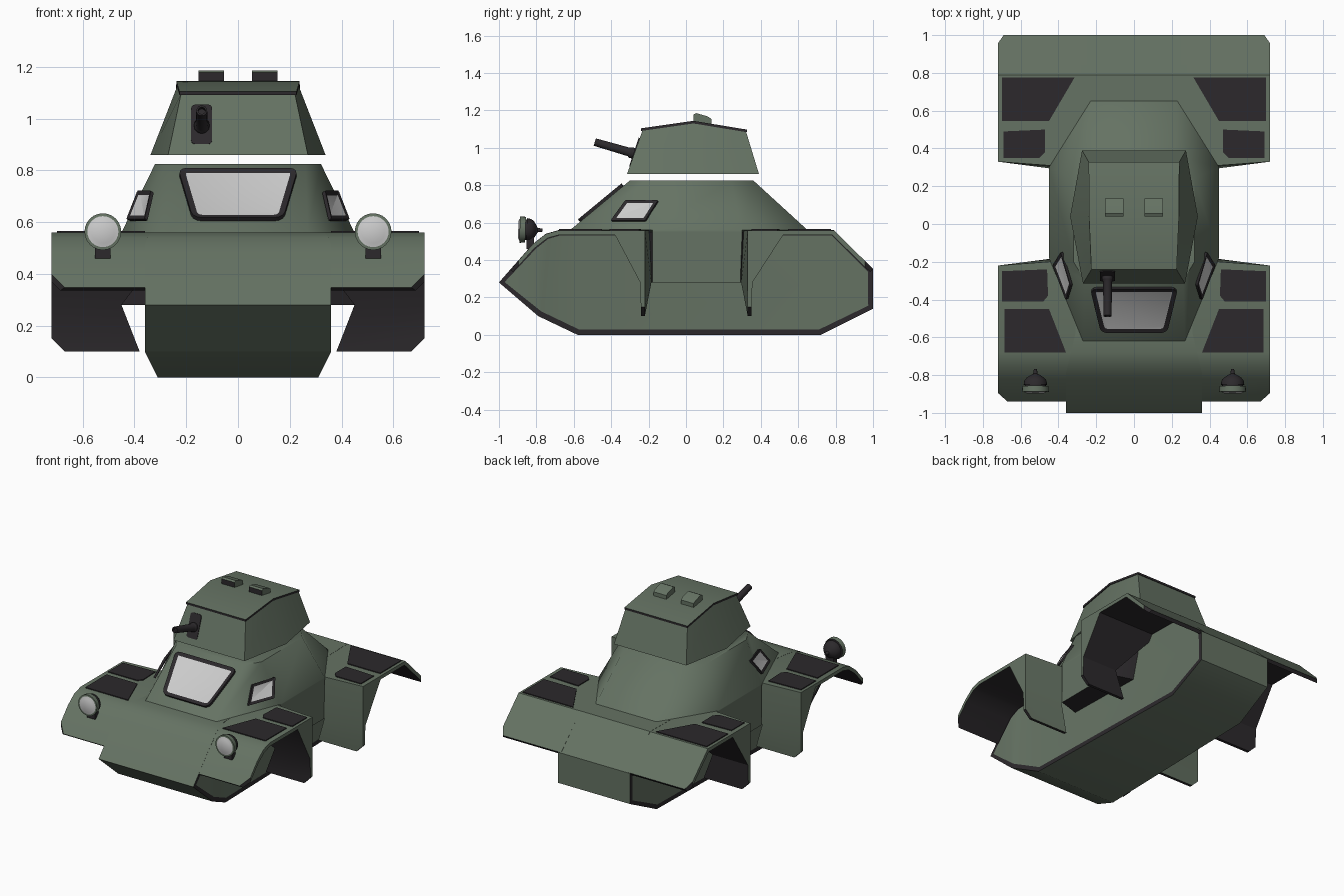
import bpy, bmesh, math
from mathutils import Vector, Matrix

if "Cube" in bpy.data.objects:
    bpy.data.objects.remove(bpy.data.objects["Cube"])


def material(name, rgb):
    m = bpy.data.materials.new(name)
    m.diffuse_color = (*rgb, 1)
    m.use_nodes = True
    m.node_tree.nodes["Principled BSDF"].inputs["Base Color"].default_value = m.diffuse_color
    return m


GREEN = material("green_paint", (0.13, 0.17, 0.125))
DARK = material("dark_trim", (0.025, 0.022, 0.025))
GLASS = material("glass", (0.55, 0.55, 0.55))


def finish(name, bm, angle=30, mirror=False):
    bmesh.ops.recalc_face_normals(bm, faces=bm.faces)
    me = bpy.data.meshes.new(name)
    bm.to_mesh(me)
    bm.free()
    for m in (GREEN, DARK, GLASS):
        me.materials.append(m)
    me.shade_smooth()
    me.set_sharp_from_angle(angle=math.radians(angle))
    ob = bpy.data.objects.new(name, me)
    bpy.context.collection.objects.link(ob)
    if mirror:
        ob.modifiers.new("mirror", 'MIRROR').use_mirror_merge = False
    return ob


def loft(rings, bm=None, mats=None):
    """Closed solid through rings of equal length, returns bmesh and caps."""
    bm = bm or bmesh.new()
    vs = [[bm.verts.new(p) for p in r] for r in rings]
    n = len(rings[0])
    for a, b in zip(vs, vs[1:]):
        for i in range(n):
            j = (i + 1) % n
            f = bm.faces.new((a[i], a[j], b[j], b[i]))
            f.material_index = mats[i] if mats else 0
    caps = [bm.faces.new(vs[0]), bm.faces.new(vs[-1])]
    return bm, caps


def cut(bm, point, normal):
    geom = bm.verts[:] + bm.edges[:] + bm.faces[:]
    bmesh.ops.bisect_plane(bm, geom=geom, plane_co=point, plane_no=normal, clear_outer=True)
    bmesh.ops.holes_fill(bm, edges=[e for e in bm.edges if e.is_boundary])


def panel(name, pts, t, mirror=False, round_by=0.0, rim=0.0):
    """Raised dark plate; with a rim it becomes a window frame with glass."""
    bm = bmesh.new()
    f = bm.faces.new([bm.verts.new(p) for p in pts])
    if round_by:
        bmesh.ops.bevel(bm, geom=bm.verts[:], offset=round_by, segments=3,
                        profile=0.5, affect='VERTICES')
        f = bm.faces[:][0]
    f.normal_update()
    if f.normal.z < 0:
        f.normal_flip()
    n = f.normal.copy()
    top = bmesh.ops.extrude_face_region(bm, geom=[f])["geom"]
    bmesh.ops.translate(bm, verts=[g for g in top if isinstance(g, bmesh.types.BMVert)], vec=n * t)
    face = [g for g in top if isinstance(g, bmesh.types.BMFace)][0]
    for g in bm.faces:
        g.material_index = 1
    if rim:
        bmesh.ops.inset_individual(bm, faces=[face], thickness=rim, depth=-t * 0.3)
        face.material_index = 2
    return finish(name, bm, 30, mirror)


def turned(bm, rows, mats, start, axis, sides=20):
    """Round part: rows of (distance along axis, radius)."""
    rot = Vector(axis).to_track_quat('Z', 'Y').to_matrix()
    rings = [[Vector(start) + rot @ Vector((r * math.cos(2 * math.pi * i / sides),
              r * math.sin(2 * math.pi * i / sides), d)) for i in range(sides)] for d, r in rows]
    first = len(bm.faces)
    _, caps = loft(rings, bm)
    bm.faces.ensure_lookup_table()
    for k, m in enumerate(mats[1:]):
        for f in bm.faces[first + k * sides:first + (k + 1) * sides]:
            f.material_index = m
    caps[0].material_index, caps[1].material_index = mats[0], mats[-1]


# Hull: side profile extruded, dark rim on both flanks, narrowing to the rear
prof = [(-1, .28), (-.79, .1), (-.58, 0), (.72, 0), (1, .14), (1, .35), (.79, .56),
        (-.68, .56), (-.75, .54), (-.82, .485)]
bm, caps = loft([[(x, y, z) for y, z in prof] for x in (-.36, .36)])
bmesh.ops.recalc_face_normals(bm, faces=bm.faces)
for f in bmesh.ops.inset_individual(bm, faces=caps, thickness=.03)["faces"]:
    f.material_index = 1
for y in (-.79, -.58):
    bmesh.ops.bisect_plane(bm, geom=bm.verts[:] + bm.edges[:] + bm.faces[:],
                           plane_co=(0, y, 0), plane_no=(0, 1, 0))
for v in bm.verts:
    y = v.co.y
    w = .36 - .05 * min(max((y + .79) / .21, 0), 1) - .035 * max(y + .58, 0) / 1.58
    v.co.x = math.copysign(w, v.co.x)
finish("hull", bm)

# Cabin: eight-sided rings from the body sides up to the roof, dark underneath
def octagon(z, front, side_front, side_back, back):
    half = [front, side_front, side_back, back]
    return [(x, y, z) for x, y in half] + [(-x, y, z) for x, y in reversed(half)]

bm, caps = loft([octagon(.28, (.25, -.24), (.45, -.18), (.45, .29), (.25, .35)),
                 octagon(.55, (.25, -.3), (.45, -.18), (.45, .3), (.25, .42)),
                 octagon(.56, (.27, -.62), (.45, -.18), (.45, .3), (.23, .65)),
                 octagon(.825, (.26, -.3), (.32, -.2), (.32, .24), (.22, .36))])
for f in bm.faces:
    if max(v.co.z for v in f.verts) < .555 and min(abs(v.co.x) for v in f.verts) < .4:
        f.material_index = 1
finish("cabin", bm, 60)

# Fenders with bent mudflap panels
def fender(name, outer, inner, lip_point, lip_normal):
    pts = outer + inner
    a, b = [], []
    for i, (y, z) in enumerate(pts):
        x = .38 + (z - .1) * .39 if z < .3 else .25
        lean = .035 * (1 if y < 0 else -1) if i in (1, 2, 3) and abs(y) < .4 else 0
        a.append((x, y + lean, z))
        b.append((.72, y, z))
    n = len(outer)
    bm, caps = loft([a, b], mats=[0 if i < n - 1 else 1 for i in range(len(pts))])
    bm.verts.ensure_lookup_table()
    # keep the flap's slanted inner edge crisp
    bmesh.ops.connect_verts(bm, verts=[bm.verts[1], bm.verts[len(pts) - 2]])
    bmesh.ops.recalc_face_normals(bm, faces=bm.faces)
    cut(bm, (.67, 0, .1), (1, 0, -1))
    cut(bm, lip_point, lip_normal)
    finish(name, bm, 30, True)

fender("front_fender",
       [(-.22, .1), (-.22, .28), (-.22, .559), (-.68, .559), (-.75, .539), (-.82, .484), (-.94, .347)],
       [(-.925, .335), (-.81, .463), (-.74, .517), (-.675, .535), (-.38, .535), (-.245, .28), (-.24, .1)],
       (.67, -.94, 0), (.045, -.05, 0))
fender("rear_fender",
       [(.33, .1), (.33, .28), (.33, .559), (.79, .559), (1, .353)],
       [(.985, .335), (.78, .535), (.52, .535), (.355, .28), (.35, .1)],
       (.69, 1, 0), (.05, .035, 0))

# Dark tread plates on the fenders
plates = {
    "front_small": [(.7, -.25), (.46, -.24), (.455, -.38), (.48, -.41), (.7, -.41)],
    "front_large": [(.685, -.45), (.45, -.45), (.36, -.68), (.685, -.68)],
    "rear_small": [(.69, .35), (.5, .35), (.47, .38), (.47, .5), (.69, .49)],
    "rear_large": [(.7, .545), (.45, .545), (.315, .775), (.7, .775)]}
for name, pts in plates.items():
    panel(name + "_tread_plate", [(x, y, .557) for x, y in pts], .008, True)

# Windows
panel("windscreen", [(-.175, -.565, .602), (.175, -.565, .602), (.232, -.332, .794), (-.232, -.332, .794)],
      .02, round_by=.035, rim=.024)
panel("side_window", [(.35, -.4, .605), (.42, -.215, .605), (.377, -.145, .715), (.325, -.32, .715)],
      .014, True, round_by=.008, rim=.018)

# Turret body
def hexagon(pts):
    return [(x, y, z) for x, y, z in pts] + [(-x, y, z) for x, y, z in reversed(pts)]

bm, _ = loft([hexagon([(.27, -.315, .86), (.338, .04, .86), (.275, .39, .86)]),
              hexagon([(.22, -.232, 1.095), (.232, .04, 1.132), (.235, .32, 1.09)])])
finish("turret", bm, 25)
# Turret roof: ridged thin plate with dark edges
rows = [(.226, -.24, 1.09), (.238, .04, 1.13), (.24, .327, 1.083)]
bm, caps = loft([[(-w, y, z), (w, y, z), (w, y, z + .014), (-w, y, z + .014)] for w, y, z in rows],
                mats=[1, 1, 0, 1])
for f in caps:
    f.material_index = 1
finish("turret_roof", bm, 30)

# Periscope hatches
hatch = [(.04, 1.13), (.04, 1.178), (.055, 1.185), (.115, 1.168), (.135, 1.155), (.135, 1.12)]
finish("periscope", loft([[(x, y, z) for y, z in hatch] for x in (.055, .153)],
                         mats=[1, 0, 0, 0, 0, 0])[0], 30, True)

# Gun with mount plate
panel("gun_mount", [(-.181, -.298, .9), (-.1, -.298, .9), (-.1, -.247, 1.052), (-.181, -.247, 1.052)],
      .006, round_by=.015)
bm = bmesh.new()
turned(bm, [(0, .03), (.035, .03), (.045, .024), (.235, .021), (.235, .014), (.21, .014)],
       [1] * 6, (-.14, -.262, .965), (0, -.21, .061), 14)
finish("gun_barrel", bm)

# Headlights: glass, green ring, dark ribbed back and foot
bm = bmesh.new()
turned(bm, [(-.004, .045), (.004, .06), (.004, .071), (.035, .069), (.035, .055), (.042, .055), (.042, .062),
            (.065, .058), (.08, .045), (.09, .03), (.1, .012), (.125, .008)],
       [2, 2, 0, 0, 1, 1, 1, 1, 1, 1, 1, 1], (.522, -.893, .563), (0, 1, -.03), 24)
m = Matrix.Translation((.522, -.833, .495)) @ Matrix.Diagonal((.06, .04, .07, 1))
first = len(bm.faces)
bmesh.ops.create_cube(bm, size=1, matrix=m)
for f in bm.faces[:][first:]:
    f.material_index = 1
finish("headlight", bm, 35, True)
